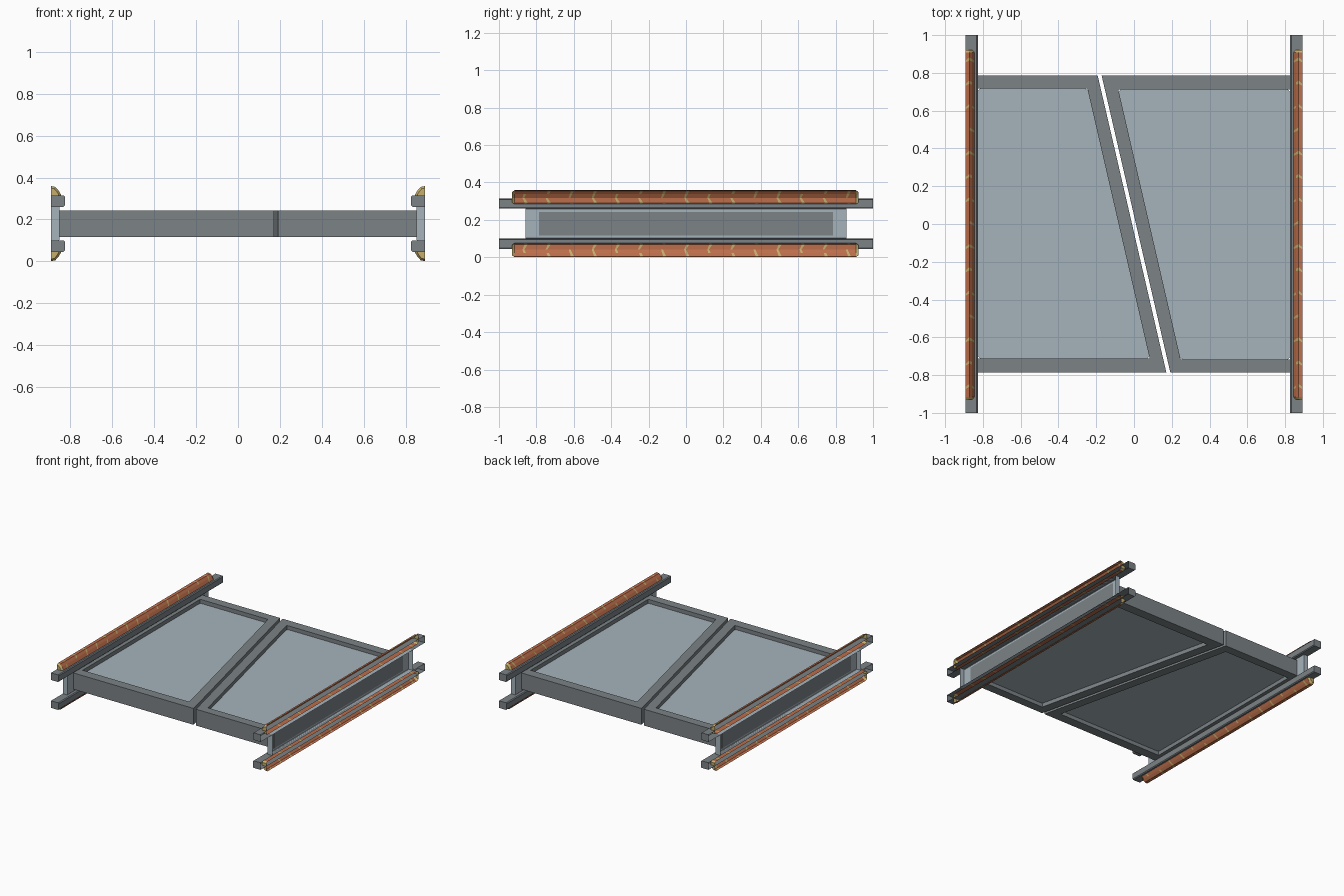
import bpy, bmesh
from mathutils import Vector

if "Cube" in bpy.data.objects:
    bpy.data.objects.remove(bpy.data.objects["Cube"], do_unlink=True)

MID = 0.18     # height of the horizontal symmetry plane
OUT = 0.892    # open outer side


def material(name, rgb):
    m = bpy.data.materials.new(name)
    m.use_nodes = True
    m.diffuse_color = (*rgb, 1)
    m.node_tree.nodes["Principled BSDF"].inputs["Base Color"].default_value = (*rgb, 1)
    return m


grey = material("frame grey", (0.20, 0.225, 0.24))
pale = material("panel blue grey", (0.38, 0.45, 0.50))
orange = material("rust orange", (0.50, 0.155, 0.07))
gold = material("dull gold", (0.56, 0.42, 0.15))


def finish(name, bm, mats, mirror=None):
    bmesh.ops.recalc_face_normals(bm, faces=bm.faces)
    mesh = bpy.data.meshes.new(name)
    bm.to_mesh(mesh)
    bm.free()
    obj = bpy.data.objects.new(name, mesh)
    bpy.context.collection.objects.link(obj)
    obj.location.z = MID
    for m in mats:
        mesh.materials.append(m)
    if mirror:
        mod = obj.modifiers.new("mirror", "MIRROR")
        mod.use_axis = mirror
        mod.use_mirror_merge = False
    return obj


def shell(rings):
    """Join open cross-sections and cap both ends; the outer side stays open."""
    bm = bmesh.new()
    rows = [[bm.verts.new(p) for p in ring] for ring in rings]
    cells = {}
    for i, (a, b) in enumerate(zip(rows, rows[1:])):
        for j in range(len(a) - 1):
            cells[i, j] = bm.faces.new((a[j], a[j + 1], b[j + 1], b[j]))
    caps = [bm.faces.new(rows[0]), bm.faces.new(rows[-1])]
    return bm, cells, caps


def channel(name, inner, low, high, half, mat, mirror, bevel=0.006):
    profile = [(OUT, low), (inner + bevel, low), (inner, low + bevel),
               (inner, high - bevel), (inner + bevel, high), (OUT, high)]
    bm, _, _ = shell([[(x, y, z) for x, z in profile] for y in (-half, half)])
    return finish(name, bm, [mat], mirror)


# Side rails and the recessed webs between them
channel("side_rails", 0.827, 0.08, 0.135, 1.0, grey, (True, False, True))
channel("side_webs", 0.853, -0.08, 0.08, 0.857, pale, (True, False, False), 0.002)

# Padded strips along the rails, crossed by thin slanted gold streaks
strip = [(OUT, 0.104), (0.851, 0.104), (0.845, 0.111), (0.845, 0.138),
         (0.857, 0.158), (0.872, 0.175), (OUT, 0.179)]
START, END, STREAKS = -0.93, 0.922, 15


def strip_ring(y, shrink=1.0, lean=0.0):
    return [(OUT + (x - OUT) * shrink, y + lean * (j % 3 - 1),
             0.14 + (z - 0.14) * shrink) for j, (x, z) in enumerate(strip)]


rings = [strip_ring(START, 0.75), strip_ring(START + 0.014)]
streak_rows = {}
step = (END - START) / STREAKS
for k in range(STREAKS):
    y = START + (k + 0.5) * step
    streak_rows[len(rings)] = k
    rings += [strip_ring(y, lean=0.006), strip_ring(y + 0.013, lean=0.009)]
rings += [strip_ring(END - 0.014), strip_ring(END, 0.75)]
bm, cells, caps = shell(rings)
last = len(rings) - 2
for (i, j), face in cells.items():
    streak = i in streak_rows and (j + streak_rows[i]) % 4 != 0
    face.material_index = int(streak or i in (0, last))
for cap in caps:
    cap.material_index = 1
finish("edge_strips", bm, [orange, gold], (True, False, True))


# Two tapered floor sections: raised frame around a recessed panel
outer = [(-0.855, 0.785), (-0.192, 0.785), (0.171, -0.785), (-0.855, -0.785)]
inner = [(-0.825, 0.718), (-0.247, 0.718), (0.083, -0.712), (-0.825, -0.712)]
HALF, RECESS = 0.063, 0.03


def rounded(points, r=0.012):
    result = []
    for i, p in enumerate(points):
        p = Vector(p)
        for q in (points[i - 1], points[(i + 1) % len(points)]):
            result.append(p + (Vector(q) - p).normalized() * r)
    return result


def floor_section(side, turn):
    frame = [Vector(p) * turn for p in outer]
    opening = [Vector(p) * turn for p in inner]
    loops = [(frame, -HALF), (frame, HALF), (opening, HALF), (opening, -HALF)]
    bm = bmesh.new()
    rows = [[bm.verts.new((p.x, p.y, z)) for p in pts] for pts, z in loops]
    for k in range(4):
        a, b = rows[k], rows[(k + 1) % 4]
        for i in range(4):
            n = (i + 1) % 4
            bm.faces.new((a[i], a[n], b[n], b[i]))
    finish(side + "_floor_frame", bm, [grey])

    bm = bmesh.new()
    corners = rounded(opening)
    level = HALF - RECESS
    rows = [[bm.verts.new((p.x, p.y, z)) for p in corners] for z in (-level, level)]
    for row in rows:
        bm.faces.new(row)
    count = len(corners)
    for i in range(count):
        n = (i + 1) % count
        bm.faces.new((rows[0][i], rows[0][n], rows[1][n], rows[1][i]))
    finish(side + "_floor_panel", bm, [pale])


floor_section("right", 1)
floor_section("left", -1)
